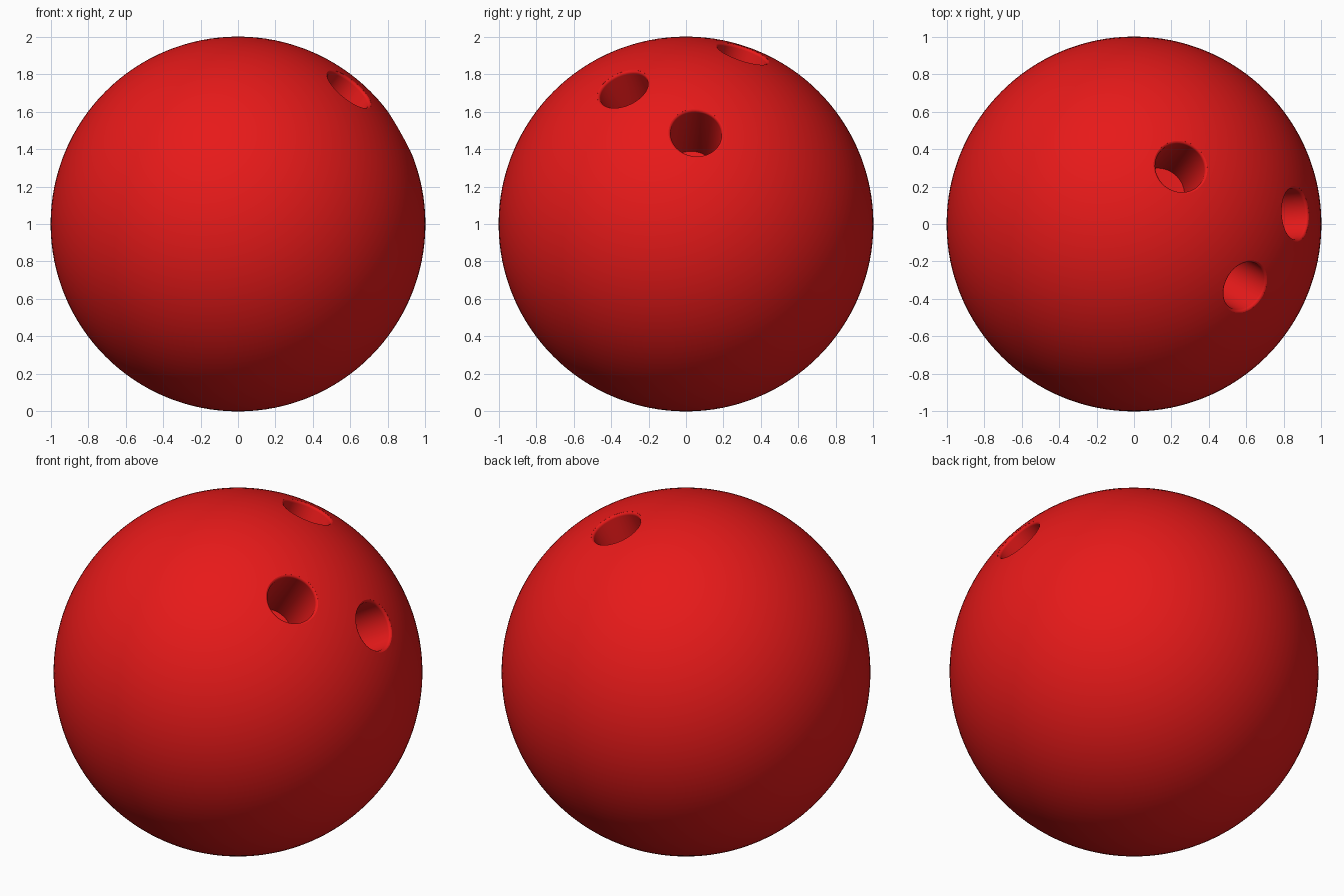
import bpy, bmesh, math
from mathutils import Vector

if "Cube" in bpy.data.objects:
    bpy.data.objects.remove(bpy.data.objects["Cube"])

HOLES = [(0.25, 0.305, 0.915), (0.597, -0.337, 0.725), (0.867, 0.055, 0.488)]
R, DEPTH, LIP = 0.136, 0.45, 0.015

red = bpy.data.materials.new("red")
red.diffuse_color = (0.8, 0.01, 0.01, 1)
red.use_nodes = True
red.node_tree.nodes["Principled BSDF"].inputs["Base Color"].default_value = red.diffuse_color


def add_object(name, bm):
    bmesh.ops.recalc_face_normals(bm, faces=bm.faces)
    me = bpy.data.meshes.new(name)
    bm.to_mesh(me)
    bm.free()
    me.materials.append(red)
    ob = bpy.data.objects.new(name, me)
    bpy.context.collection.objects.link(ob)
    return ob


def hole_cutter(name, direction):
    # Turned plug: flat floor, straight wall, rounded lip flaring at the surface
    top = math.sqrt(1 - (R + LIP) ** 2)
    pts = [(0, 1 - DEPTH), (R, 1 - DEPTH)]
    for i in range(6):
        a = math.radians(80) * i / 5
        pts.append((R + LIP * (1 - math.cos(a)), top - LIP + LIP * math.sin(a)))
    pts += [(R + LIP * 1.2, top + 0.1), (0, top + 0.1)]
    bm = bmesh.new()
    vs = [bm.verts.new((r, 0, z)) for r, z in pts]
    es = [bm.edges.new(p) for p in zip(vs, vs[1:])]
    bmesh.ops.spin(bm, geom=vs + es, cent=(0, 0, 0), axis=(0, 0, 1),
                   angle=math.tau, steps=48, use_duplicate=False)
    bmesh.ops.remove_doubles(bm, verts=bm.verts, dist=1e-5)
    ob = add_object(name, bm)
    ob.rotation_euler = Vector(direction).to_track_quat('Z', 'Y').to_euler()
    ob.location = (0, 0, 1)
    return ob


# Ball
bm = bmesh.new()
bmesh.ops.create_uvsphere(bm, u_segments=128, v_segments=64, radius=1)
ball = add_object("ball", bm)
ball.location = (0, 0, 1)

# Three finger holes
cutters = [hole_cutter(f"hole_cutter_{i}", d) for i, d in enumerate(HOLES)]
bpy.context.view_layer.objects.active = ball
ball.select_set(True)
for c in cutters:
    mod = ball.modifiers.new("hole", 'BOOLEAN')
    mod.operation, mod.solver, mod.object = 'DIFFERENCE', 'EXACT', c
    bpy.ops.object.modifier_apply(modifier=mod.name)
for c in cutters:
    bpy.data.objects.remove(c)
bpy.ops.object.shade_smooth_by_angle(angle=math.radians(40))
